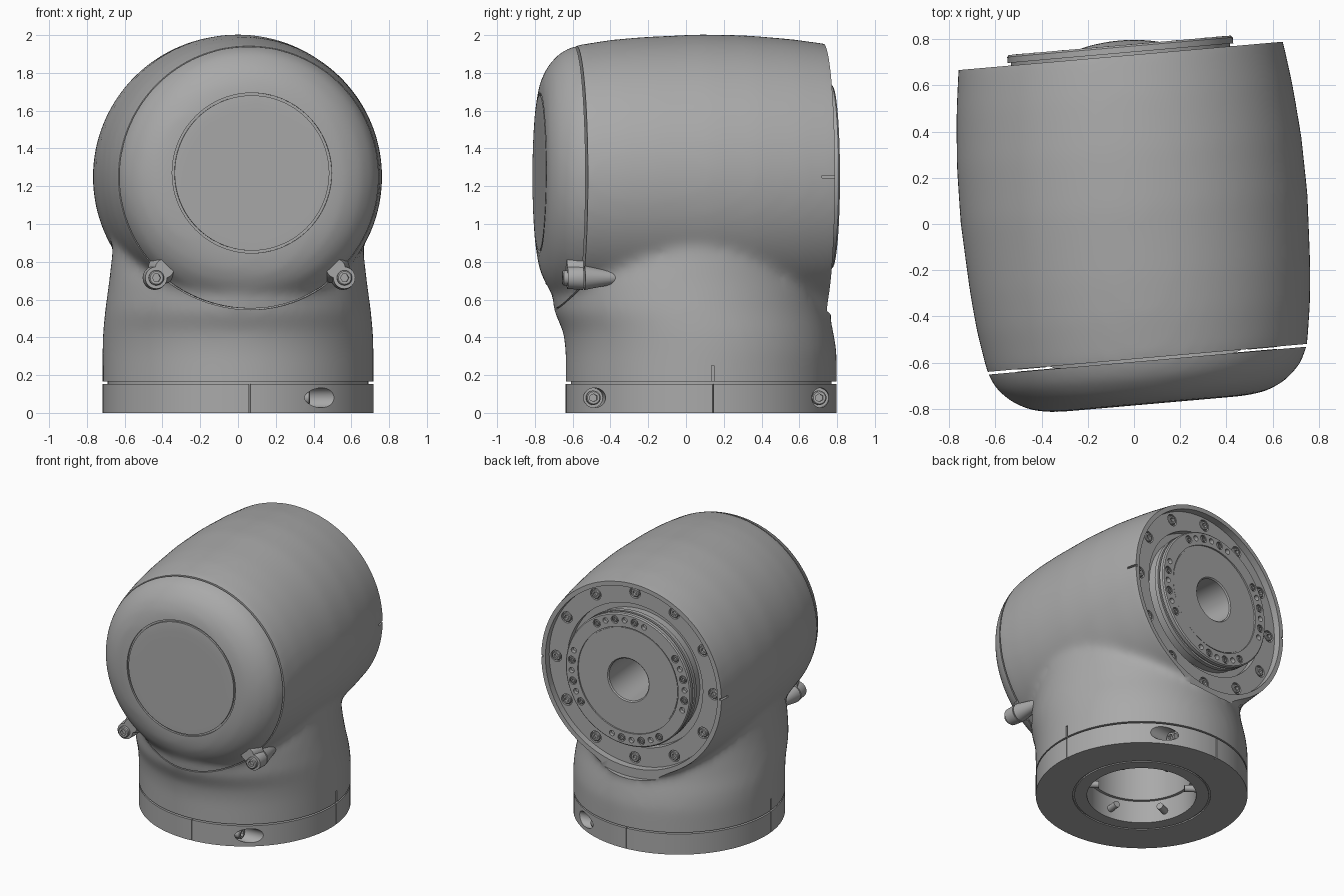
import bpy, bmesh
from math import radians, cos, sin, pi, atan2
from mathutils import Matrix

if "Cube" in bpy.data.objects:
    bpy.data.objects.remove(bpy.data.objects["Cube"])

grey = bpy.data.materials.new("cast grey")
grey.use_nodes = True
grey.diffuse_color = (0.4, 0.4, 0.4, 1)
grey.node_tree.nodes["Principled BSDF"].inputs["Base Color"].default_value = (0.4, 0.4, 0.4, 1)

T = Matrix.Translation


def R(deg, axis):
    return Matrix.Rotation(radians(deg), 4, axis)


# Frames: tilted barrel (local y is its axis) and clamp base (local z is its axis)
BARREL = T((0, 0.07, 1.25)) @ R(5, 'Z')
BASE = T((0, 0.08, 0)) @ R(5, 'Z')
AXIS = BARREL @ R(-90, 'X')


def finish(bm, name):
    bmesh.ops.recalc_face_normals(bm, faces=bm.faces)
    me = bpy.data.meshes.new(name)
    bm.to_mesh(me)
    bm.free()
    ob = bpy.data.objects.new(name, me)
    bpy.context.collection.objects.link(ob)
    me.materials.append(grey)
    return ob


def lathe(name, profile, mats=(Matrix(),), steps=96, closed=False, hexagon=0):
    """Spin an (r, height) profile, one copy for every matrix."""
    bm = bmesh.new()
    for m in mats:
        vs = [bm.verts.new((r, 0, h)) for r, h in profile]
        pairs = list(zip(vs, vs[1:])) + ([(vs[-1], vs[0])] if closed else [])
        es = [bm.edges.new(p) for p in pairs]
        old = set(bm.verts) - set(vs)
        bmesh.ops.spin(bm, geom=vs + es, cent=(0, 0, 0), axis=(0, 0, 1),
                       angle=2 * pi, steps=steps)
        new = [v for v in bm.verts if v not in old]
        for v in new:
            r = v.co.xy.length
            if 1e-4 < r < hexagon:
                a = (atan2(v.co.y, v.co.x) + 2 * pi) % (pi / 3) - pi / 6
                v.co.xy *= 0.87 / cos(a)
        bmesh.ops.transform(bm, matrix=m, verts=new)
    bmesh.ops.remove_doubles(bm, verts=bm.verts, dist=1e-5)
    return finish(bm, name)


def cylinder(name, r, h0, h1, mats, steps=96, r1=None):
    return lathe(name, [(0, h0), (r, h0), (r1 or r, h1), (0, h1)], mats, steps)


def bolts(name, r, mats):
    """Socket head screws with a hexagonal recess."""
    prof = [(0, -r * 0.4), (r, -r * 0.4), (r, r * 0.45), (r * 0.85, r * 0.6),
            (r * 0.55, r * 0.6), (r * 0.55, 0), (0, 0)]
    return lathe(name, prof, mats, 24, hexagon=r * 0.7)


def boxes(name, size, mats):
    bm = bmesh.new()
    for m in mats:
        bmesh.ops.create_cube(bm, size=1, matrix=m @ Matrix.Diagonal((*size, 1)))
    return finish(bm, name)


def activate(ob):
    bpy.ops.object.select_all(action='DESELECT')
    ob.select_set(True)
    bpy.context.view_layer.objects.active = ob


def modify(ob, kind, **settings):
    mod = ob.modifiers.new(kind, kind)
    for k, v in settings.items():
        setattr(mod, k, v)
    activate(ob)
    bpy.ops.object.modifier_apply(modifier=mod.name)


def cut(ob, cutter, operation='DIFFERENCE'):
    cutter.hide_render = True
    modify(ob, 'BOOLEAN', object=cutter, operation=operation, solver='EXACT')
    bpy.data.objects.remove(cutter)


def ring(r, h, count, start=0):
    """Matrices on a circle around the barrel axis, facing the back."""
    return [AXIS @ R(start + i * 360 / count, 'Z') @ T((r, 0, h)) for i in range(count)]


# Housing: barrel and neck melted together, then trimmed
housing = lathe("housing", [(0, -0.852), (0.42, -0.852), (0.51, -0.838), (0.59, -0.8),
                            (0.66, -0.735), (0.695, -0.66), (0.725, -0.47), (0.74, -0.3),
                            (0.754, 0), (0.749, 0.25), (0.73, 0.48), (0.706, 0.66),
                            (0.697, 0.72), (0, 0.72)], [AXIS])
bm = bmesh.new()
rows = []
for z, w, front, back in [(-0.1, 0.718, -0.637, 0.798), (0.33, 0.718, -0.637, 0.798),
                          (0.43, 0.715, -0.65, 0.78), (0.54, 0.704, -0.7, 0.755),
                          (0.7, 0.682, -0.71, 0.735), (0.85, 0.665, -0.66, 0.71),
                          (1.2, 0.62, -0.5, 0.5)]:
    mid, half = (front + back) / 2, (back - front) / 2
    rows.append([bm.verts.new((w * cos(a), mid + half * sin(a), z))
                 for a in (i * pi / 48 for i in range(96))])
for lo, hi in zip(rows, rows[1:]):
    for i in range(96):
        j = (i + 1) % 96
        bm.faces.new((lo[i], lo[j], hi[j], hi[i]))
bm.faces.new(rows[0])
bm.faces.new(rows[-1])
neck = finish(bm, "neck")
activate(housing)
neck.select_set(True)
bpy.ops.object.join()
modify(housing, 'REMESH', mode='VOXEL', voxel_size=0.025)
modify(housing, 'SMOOTH', factor=0.5, iterations=16)

# Front lid: the same shape, parted by a narrow seam
lid = housing.copy()
lid.data = housing.data.copy()
lid.name = "front_lid"
bpy.context.collection.objects.link(lid)
cut(lid, cylinder("lid_trim", 0.697, -1.2, -0.664, [AXIS]), 'INTERSECT')
cut(lid, lathe("panel_groove", [(0.411, -0.95), (0.424, -0.95), (0.424, -0.835), (0.411, -0.835)],
               [AXIS @ T((0, -0.02, 0))], closed=True))

cut(housing, cylinder("lid_pocket", 0.704, -1.2, -0.652, [AXIS]))
cut(housing, boxes("floor_trim", (3, 3, 1), [T((0, 0, -0.335))]))
cut(housing, cylinder("back_trim", 0.74, 0.66, 1.2, [AXIS]))
cut(housing, cylinder("back_recess", 0.672, 0.5, 1.2, [AXIS]))
cut(housing, cylinder("shaft_bore", 0.16, 0.05, 0.6, [AXIS]))
cut(housing, cylinder("cable_bore", 0.35, 0, 0.45, [BASE]))
cut(housing, boxes("barrel_marks", (0.04, 0.09, 0.014),
                   [BARREL @ T((s * 0.71, 0.635, 0)) for s in (-1, 1)]))
cut(housing, boxes("neck_marks", (0.03, 0.014, 0.14),
                   [BASE @ T((s * 0.718, 0, 0.18)) for s in (-1, 1)]))

# Lid ears, their bosses and screws
spots = [BARREL @ T((s * 0.5, 0, -0.535)) for s in (-1, 1)]
webs = [BARREL @ T((s * 0.455, 0, -0.485)) for s in (-1, 1)]
TURN = R(-90, 'X')
ears = cylinder("lid_ears", 0.058, -0.745, -0.662, [m @ TURN for m in spots], 32, 0.064)
ear_webs = cylinder("lid_ear_webs", 0.05, -0.745, -0.662, [m @ TURN for m in webs], 32, 0.08)
bosses = cylinder("ear_bosses", 0.064, -0.654, -0.42, [m @ TURN for m in spots], 32, 0.02)
ear_bolts = bolts("ear_bolts", 0.04, [m @ T((0, -0.747, 0)) @ R(90, 'X') for m in spots])

# Output drive in the back: bolt ring, stepped flange and hollow shaft
drive = lathe("output_drive", [(0, 0.1), (0.155, 0.1), (0.155, 0.692), (0.163, 0.7), (0.385, 0.7),
                               (0.385, 0.695), (0.393, 0.695), (0.393, 0.706), (0.482, 0.706),
                               (0.49, 0.698), (0.49, 0.672), (0.476, 0.672), (0.476, 0.655),
                               (0.49, 0.655), (0.49, 0.625), (0.478, 0.625), (0.478, 0.56),
                               (0.53, 0.56), (0.53, 0.61), (0.671, 0.61), (0.671, 0.49),
                               (0.17, 0.49), (0.17, 0.08), (0, 0.08)], [AXIS])
cut(drive, cylinder("ring_counterbores", 0.042, -0.02, 0.1, ring(0.615, 0.61, 12), 24))
ring_bolts = bolts("ring_bolts", 0.032, ring(0.615, 0.595, 12))

# Flange fasteners: four groups alternating screws and plain holes
large, small = [], []
for i in range(6):
    spot = ring(0.442, 0.706, 4, 8.5 + (i - 2.5) * 10)
    (large if i % 2 else small).extend(spot)
cut(drive, cylinder("flange_counterbores", 0.028, -0.02, 0.05, large, 20))
cut(drive, cylinder("flange_holes", 0.02, -0.03, 0.05, small, 20))
flange_bolts = bolts("flange_bolts", 0.021, [m @ T((0, 0, -0.012)) for m in large])

# Clamp ring at the foot, split in quarters, with side screws
clamp = lathe("clamp_ring", [(0.37, 0), (0.455, 0), (0.455, 0.01), (0.467, 0.01), (0.467, 0),
                             (0.717, 0), (0.717, 0.154), (0.69, 0.154), (0.69, 0.17),
                             (0.37, 0.17)], [BASE], closed=True)
sides = [BASE @ T((0, s * 0.6, 0.08)) @ R(90, 'Y') for s in (-1, 1)]
cut(clamp, cylinder("side_bores", 0.052, 0.29, 1, sides, 32))
cut(clamp, boxes("clamp_splits", (0.04, 0.006, 0.4),
                 [BASE @ R(a, 'Z') @ T((0.717, 0, 0)) for a in (0, 90, 180, 270)]))
side_bolts = bolts("side_bolts", 0.038, [m @ T((0, 0, 0.305)) for m in sides])
pins = cylinder("contact_pins", 0.024, 0.29, 0.39,
                [BASE @ T((0, 0, 0.07)) @ R(20 + 60 * i, 'Z') @ R(90, 'Y') for i in range(6)], 20)

# Smooth shading with crisp edges
for ob in (housing, lid, ears, ear_webs, bosses, ear_bolts, drive, ring_bolts,
           flange_bolts, clamp, side_bolts, pins):
    activate(ob)
    bpy.ops.object.shade_smooth_by_angle(angle=radians(32))
